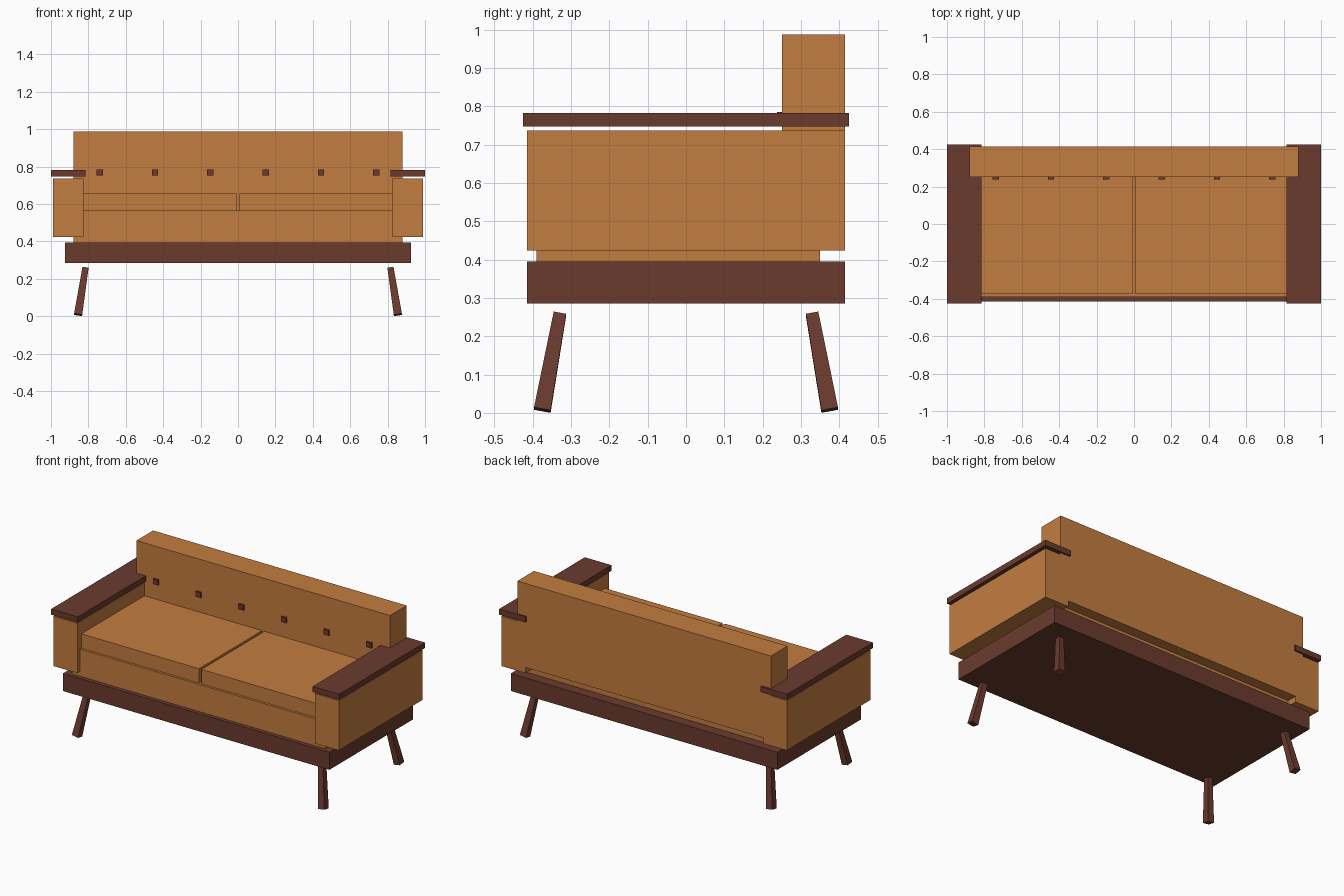
import bpy
from mathutils import Vector

if "Cube" in bpy.data.objects:
    bpy.data.objects.remove(bpy.data.objects["Cube"])


def material(name, rgb):
    m = bpy.data.materials.new(name)
    m.diffuse_color = (*rgb, 1)
    m.use_nodes = True
    m.node_tree.nodes["Principled BSDF"].inputs["Base Color"].default_value = m.diffuse_color
    return m


FABRIC = material("orange fabric", (0.552, 0.205, 0.052))
WOOD = material("dark wood", (0.147, 0.043, 0.027))


def add_mesh(name, verts, faces, mat):
    me = bpy.data.meshes.new(name)
    me.from_pydata(verts, [], faces)
    me.materials.append(mat)
    ob = bpy.data.objects.new(name, me)
    bpy.context.collection.objects.link(ob)
    return ob


# Quad faces of a prism: four bottom corners then four top corners
FACES = [(3, 2, 1, 0), (4, 5, 6, 7)] + [(i, (i + 1) % 4, (i + 1) % 4 + 4, i + 4) for i in range(4)]
CORNERS = [(-1, -1), (1, -1), (1, 1), (-1, 1)]


def box(name, x, y, z, mat):
    verts = [(x[(a + 1) // 2], y[(b + 1) // 2], h) for h in z for a, b in CORNERS]
    return add_mesh(name, verts, FACES, mat)


def leg(name, sx, sy):
    # Splayed square leg, wider at the foot, ends cut square to its axis
    foot = Vector((0.855 * sx, 0.375 * sy, 0.0075))
    top = Vector((0.8155 * sx, 0.329 * sy, 0.259))
    axis = (top - foot).normalized()
    u = Vector((0, 1, 0)).cross(axis).normalized()
    v = axis.cross(u)
    verts = [c + u * a * r + v * b * r for c, r in ((foot, 0.022), (top, 0.0165)) for a, b in CORNERS]
    return add_mesh(name, verts, FACES, WOOD)


# Frame, seat and backrest
box("base_frame", (-0.925, 0.925), (-0.415, 0.415), (0.285, 0.395), WOOD)
box("seat_base", (-0.88, 0.88), (-0.39, 0.35), (0.395, 0.565), FABRIC)
box("backrest", (-0.88, 0.88), (0.25, 0.415), (0.46, 0.987), FABRIC)

# Mirrored parts
for s, side in ((-1, "left"), (1, "right")):
    def span(a, b):
        return tuple(sorted((a * s, b * s)))
    box(side + "_cushion", span(0.008, 0.825), (-0.375, 0.25), (0.565, 0.655), FABRIC)
    box(side + "_arm", span(0.825, 0.99), (-0.415, 0.415), (0.424, 0.737), FABRIC)
    box(side + "_armrest", span(0.815, 1.0), (-0.425, 0.425), (0.748, 0.783), WOOD)
    leg(side + "_front_leg", s, -1)
    leg(side + "_back_leg", s, 1)

# Row of square buttons on the backrest
for i in range(6):
    x = (i - 2.5) * 0.296
    box("back_button", (x - 0.017, x + 0.017), (0.238, 0.26), (0.752, 0.785), WOOD)
